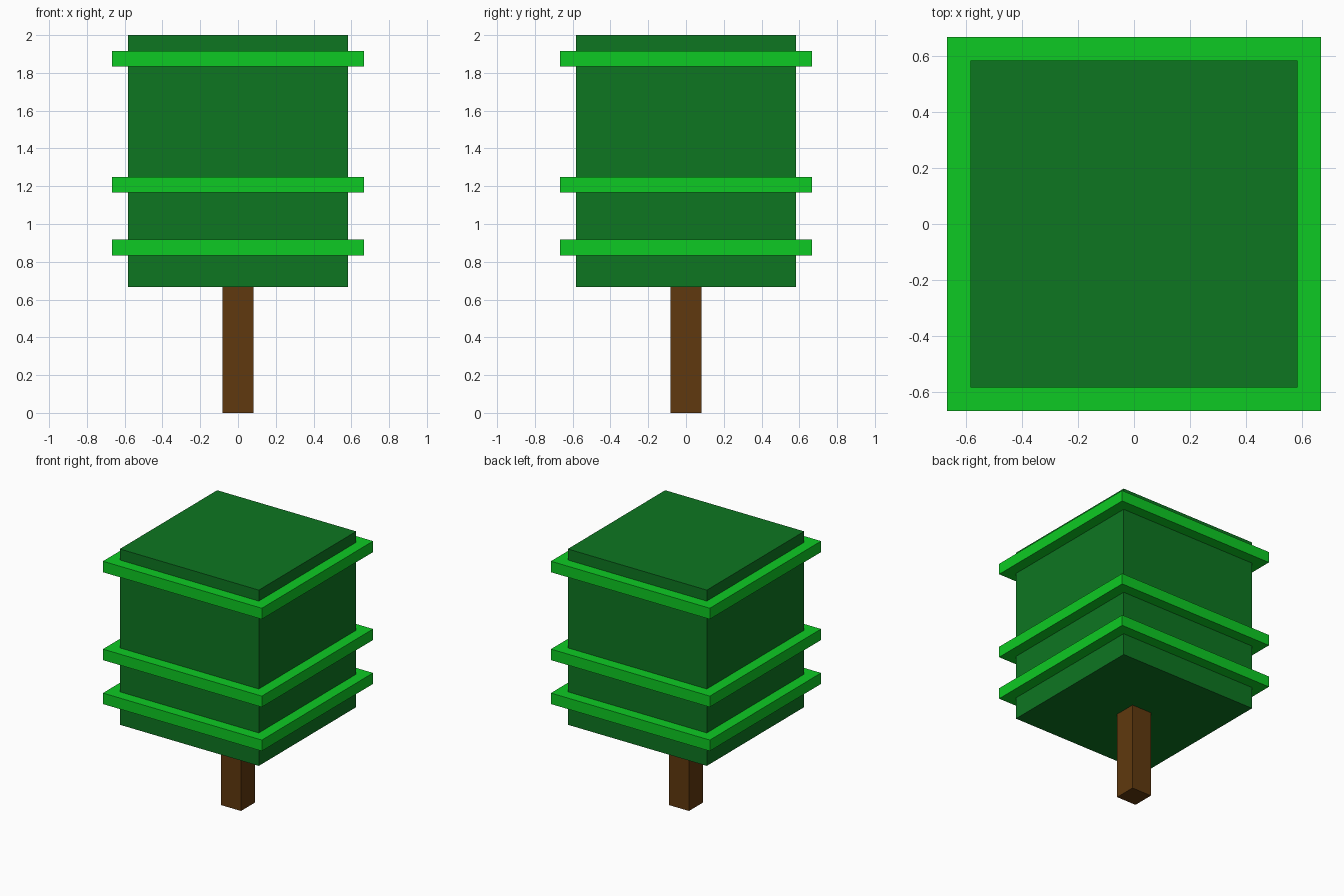
import bpy

if "Cube" in bpy.data.objects:
    bpy.data.objects.remove(bpy.data.objects["Cube"])

U = 1 / 12  # the model sits on a grid of twelfths


def srgb(r, g, b):
    def lin(c):
        c /= 255
        return c / 12.92 if c <= 0.04045 else ((c + 0.055) / 1.055) ** 2.4
    return (lin(r), lin(g), lin(b), 1)


def material(name, colour):
    m = bpy.data.materials.new(name)
    m.diffuse_color = colour
    m.use_nodes = True
    m.node_tree.nodes["Principled BSDF"].inputs["Base Color"].default_value = m.diffuse_color
    return m


def box(name, half, z0, z1, mat):
    """Square block centred on the z axis, sizes in grid units."""
    bpy.ops.mesh.primitive_cube_add(size=1)
    ob = bpy.context.object
    ob.name = name
    for v in ob.data.vertices:
        v.co = (v.co.x * 2 * half * U, v.co.y * 2 * half * U,
                (z0 if v.co.z < 0 else z1) * U)
    ob.data.materials.append(mat)
    return ob


bark = material("bark brown", srgb(96, 57, 14))
dark_leaf = material("dark leaf green", srgb(13, 118, 33))
bright_leaf = material("bright leaf green", srgb(13, 202, 35))

# Trunk, set slightly into the foliage
box("trunk", 1, 0, 8.5, bark)

# Foliage block
box("foliage", 7, 8, 24, dark_leaf)

# Bright bands around the foliage
for name, z in (("lower_band", 10), ("middle_band", 14), ("upper_band", 22)):
    box(name, 8, z, z + 1, bright_leaf)
